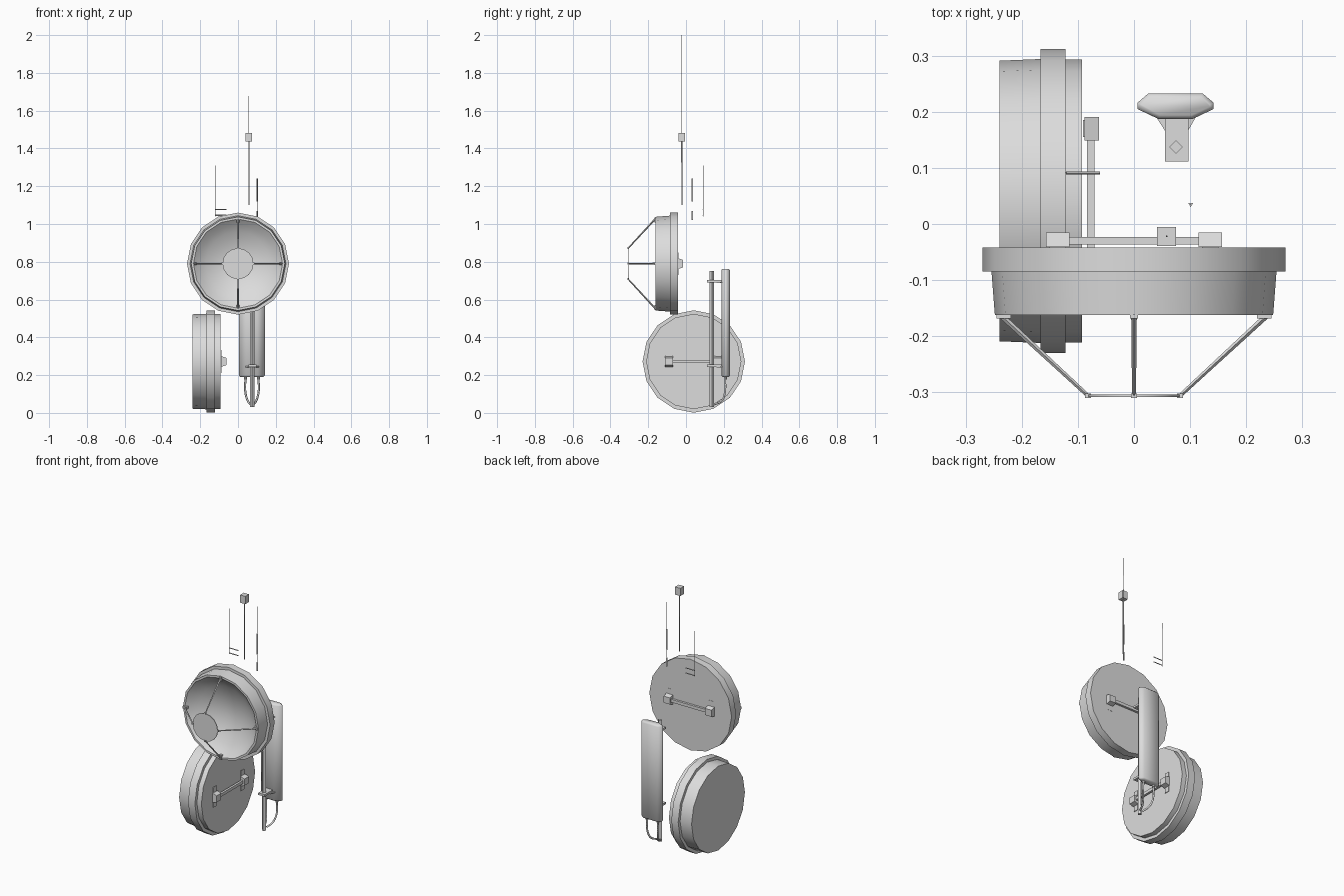
import bpy, bmesh, math
from mathutils import Vector, Matrix

if "Cube" in bpy.data.objects:
    bpy.data.objects.remove(bpy.data.objects["Cube"], do_unlink=True)

SHADE = (0.72, 0.72, 0.72, 1)
grey = bpy.data.materials.new("light grey metal")
grey.use_nodes = True
grey.diffuse_color = SHADE
grey.node_tree.nodes["Principled BSDF"].inputs["Base Color"].default_value = SHADE


def finish(name, bm, place=Matrix(), smooth=0):
    mesh = bpy.data.meshes.new(name)
    bmesh.ops.recalc_face_normals(bm, faces=bm.faces)
    bm.transform(place)
    bm.to_mesh(mesh)
    bm.free()
    mesh.materials.append(grey)
    obj = bpy.data.objects.new(name, mesh)
    bpy.context.collection.objects.link(obj)
    if smooth:
        bpy.ops.object.select_all(action="DESELECT")
        obj.select_set(True)
        bpy.context.view_layer.objects.active = obj
        bpy.ops.object.shade_smooth_by_angle(angle=math.radians(smooth))
    return obj


def box(name, centre, size, place=Matrix()):
    bm = bmesh.new()
    bmesh.ops.create_cube(bm, size=1)
    bm.transform(Matrix.Translation(centre) @ Matrix.Diagonal((*size, 1)))
    return finish(name, bm, place)


def rod(name, start, end, r1, r2=None, sides=6, place=Matrix()):
    a, b = Vector(start), Vector(end)
    bm = bmesh.new()
    bmesh.ops.create_cone(bm, cap_ends=True, segments=sides, radius1=r1,
                          radius2=r1 if r2 is None else r2, depth=(b - a).length)
    turn = (b - a).to_track_quat("Z", "Y").to_matrix().to_4x4()
    bm.transform(Matrix.Translation((a + b) / 2) @ turn)
    return finish(name, bm, place)


def prism(name, outline, bottom, top, bevel=0, smooth=0):
    """Extrude an (x, y) outline upwards, optionally chamfering both ends."""
    bm = bmesh.new()
    base = bm.faces.new([bm.verts.new((x, y, bottom)) for x, y in outline])
    grown = bmesh.ops.extrude_face_region(bm, geom=[base])["geom"]
    bmesh.ops.translate(bm, vec=(0, 0, top - bottom),
                        verts=[v for v in grown if isinstance(v, bmesh.types.BMVert)])
    if bevel:
        ends = [e for e in bm.edges if abs(e.verts[0].co.z - e.verts[1].co.z) < 0.001]
        bmesh.ops.bevel(bm, geom=ends, offset=bevel, segments=1, affect="EDGES")
    return finish(name, bm, smooth=smooth)


def lathe(name, profile, place, sides=16):
    """Revolve (radius, depth) points about the y axis."""
    bm = bmesh.new()
    verts = [bm.verts.new((r, y, 0)) for r, y in profile]
    edges = [bm.edges.new(pair) for pair in zip(verts, verts[1:])]
    bmesh.ops.spin(bm, geom=verts + edges, cent=(0, 0, 0), axis=(0, 1, 0),
                   angle=math.tau, steps=sides, use_duplicate=False)
    bmesh.ops.remove_doubles(bm, verts=bm.verts, dist=0.0001)
    return finish(name, bm, place, smooth=30)


def mount(name, place, reach):
    # Horizontal rail with tapered end blocks on thin backing plates
    box(name + "_rail", (0, 0.012, 0), (2 * reach, 0.013, 0.018), place)
    for side, x in (("right", -reach), ("left", reach)):
        bm = bmesh.new()
        bmesh.ops.create_cube(bm, size=1)
        for v in bm.verts:
            v.co.z *= 0.7 if v.co.y > 0 else 1
        bm.transform(Matrix.Translation((x, 0.014, 0)) @ Matrix.Diagonal((0.042, 0.026, 0.056, 1)))
        finish(f"{name}_{side}_block", bm, place)
        box(f"{name}_{side}_plate", (x, 0, 0), (0.03, 0.003, 0.12), place)


# Open dish facing the front
front = Matrix.Translation((0, -0.042, 0.79))
bowl = [(0.205 * t / 6, -0.028 - 0.065 * (t / 6) ** 2) for t in range(6, -1, -1)]
lathe("front_dish", [(0, 0), (0.27, 0), (0.27, -0.043), (0.254, -0.043), (0.248, -0.12),
                     (0.236, -0.12)] + bowl, front)
mount("front_mount", front, 0.136)

# Small reflector disc on four struts
lathe("reflector_disc", [(0, -0.266), (0.082, -0.266), (0.082, -0.262), (0, -0.262)], front)
for i, side in enumerate(("left", "bottom", "right", "top")):
    place = front @ Matrix.Rotation(i * math.pi / 2, 4, "Y")
    rod(side + "_strut", (0.238, -0.12, 0), (0.082, -0.264, 0), 0.005, 0.0035, 4, place)
    box(side + "_strut_foot", (0.232, -0.118, 0), (0.026, 0.016, 0.014), place)
    box(side + "_strut_tip", (0.082, -0.264, 0), (0.01, 0.008, 0.01), place)

# Closed drum facing the right
drum = Matrix.Translation((-0.093, 0.041, 0.272)) @ Matrix.Rotation(-math.pi / 2, 4, "Z")
lathe("side_drum", [(0, 0), (0.252, 0), (0.252, -0.029), (0.271, -0.029), (0.271, -0.074),
                    (0.253, -0.074), (0.25, -0.147), (0, -0.147)], drum)
mount("side_mount", Matrix.Translation((0.004, -0.001, 0)) @ drum, 0.13)

# Tall panel aerial with chamfered sides and ends
prism("panel_aerial", [(0.006, 0.205), (0.044, 0.187), (0.104, 0.187), (0.142, 0.205),
                       (0.142, 0.216), (0.122, 0.233), (0.026, 0.233), (0.006, 0.216)],
      0.19, 0.763, bevel=0.007, smooth=60)

# Pole and the two clamps holding the panel
rod("panel_pole", (0.075, 0.137, 0.03), (0.075, 0.137, 0.75), 0.012, sides=4)
for level, z in (("lower", 0.25), ("upper", 0.697)):
    box(level + "_clamp", (0.076, 0.149, z), (0.042, 0.076, 0.012))
    prism(level + "_clamp_bracket", [(0.04, 0.19), (0.058, 0.162), (0.094, 0.162), (0.11, 0.19)],
          z - 0.01, z - 0.003)

# Looping cables below the panel
for name, s in (("right", -1), ("left", 1)):
    x = 0.074 + s * 0.035
    rod(name + "_connector", (x, 0.208, 0.178), (x, 0.208, 0.2), 0.008, sides=8)
    curve = bpy.data.curves.new(name + "_cable", "CURVE")
    curve.dimensions = "3D"
    curve.bevel_depth = 0.0055
    curve.bevel_resolution = 1
    curve.resolution_u = 5
    path = [(x, 0.208, 0.18), (x, 0.206, 0.11), (x - s * 0.012, 0.19, 0.065),
            (0.074 + s * 0.008, 0.15, 0.045)]
    spline = curve.splines.new("BEZIER")
    spline.bezier_points.add(len(path) - 1)
    for point, co in zip(spline.bezier_points, path):
        point.co = co
        point.handle_left_type = point.handle_right_type = "AUTO"
    curve.materials.append(grey)
    bpy.context.collection.objects.link(bpy.data.objects.new(name + "_cable", curve))

# Tall whip with a box part way up
rod("tall_whip_base", (0.058, -0.022, 1.1), (0.058, -0.022, 1.45), 0.0025, 0.0035)
rod("tall_whip_tip", (0.058, -0.022, 1.45), (0.058, -0.022, 2.0), 0.0015, 0.0005, 4)
box("tall_whip_box", (0.058, -0.022, 1.46), (0.034, 0.034, 0.046))

# Middle whip with thicker sleeves
rod("middle_whip", (0.101, 0.035, 1.02), (0.101, 0.035, 1.46), 0.0015, 0.0005, sides=3)
rod("middle_whip_sleeve", (0.101, 0.035, 1.12), (0.101, 0.035, 1.24), 0.005, sides=3)
rod("middle_whip_foot", (0.101, 0.035, 1.02), (0.101, 0.035, 1.07), 0.005, sides=3)

# Short whip with two side prongs
rod("short_whip", (-0.121, 0.091, 1.04), (-0.121, 0.091, 1.31), 0.002, 0.0008, sides=4)
for name, z in (("lower", 1.046), ("upper", 1.076)):
    rod(name + "_prong", (-0.121, 0.091, z), (-0.061, 0.091, z), 0.003, sides=4)
